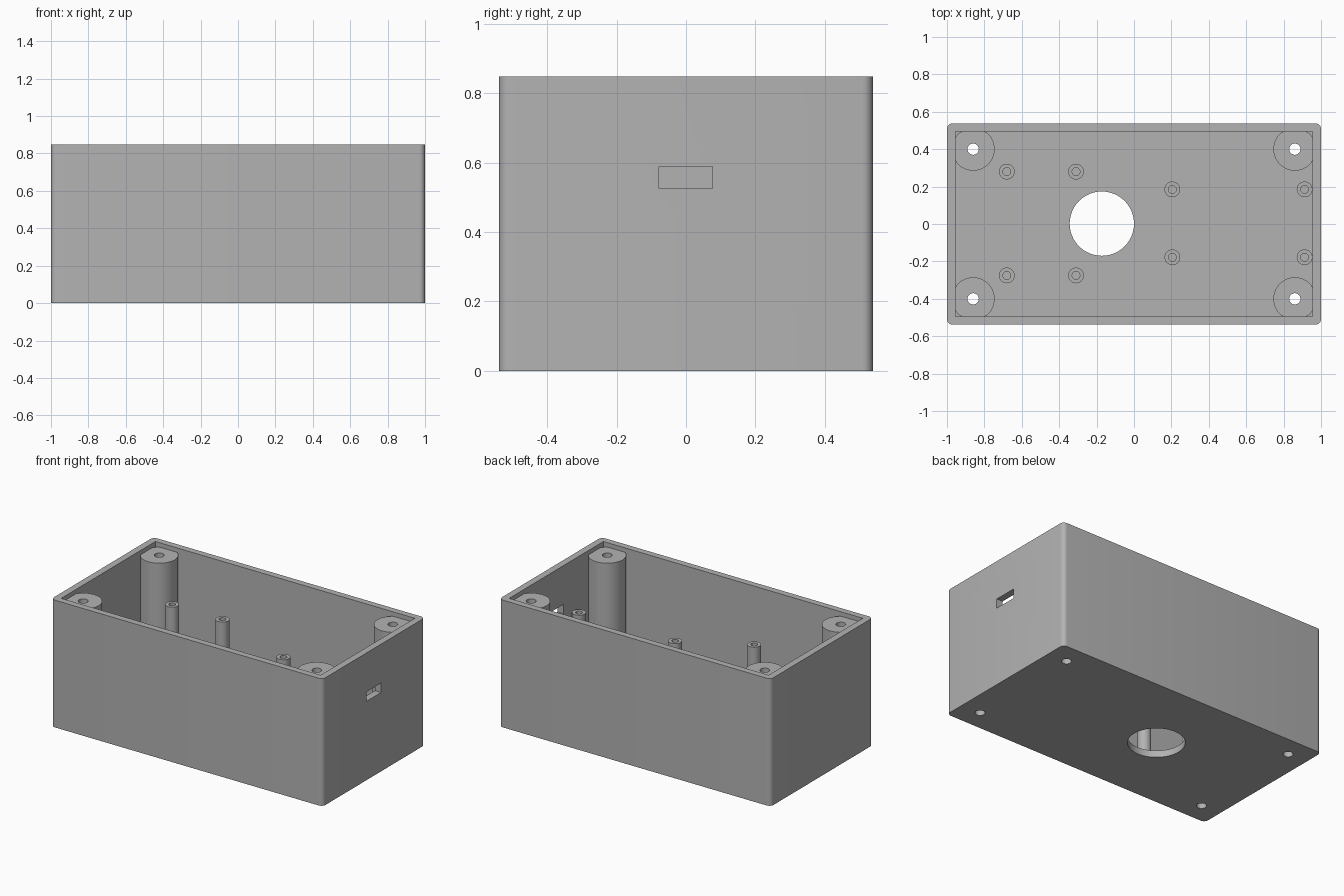
import bpy, bmesh, math

if "Cube" in bpy.data.objects:
    bpy.data.objects.remove(bpy.data.objects["Cube"])

# Main dimensions
HX, HY, H = 1.0, 0.538, 0.847        # outer half sizes and height
IX, IY = 0.955, 0.495                # cavity half sizes
FLOOR = 0.045
POST_X, POST_Y, POST_HOLE = 0.86, 0.40, 0.03

grey = bpy.data.materials.new("grey plastic")
grey.diffuse_color = (0.45, 0.45, 0.45, 1)
grey.use_nodes = True
grey.node_tree.nodes["Principled BSDF"].inputs["Base Color"].default_value = grey.diffuse_color


def finish(name, bm):
    bmesh.ops.recalc_face_normals(bm, faces=bm.faces)
    mesh = bpy.data.meshes.new(name)
    bm.to_mesh(mesh)
    bm.free()
    mesh.materials.append(grey)
    obj = bpy.data.objects.new(name, mesh)
    bpy.context.collection.objects.link(obj)
    return obj


def smooth(obj):
    bpy.ops.object.select_all(action='DESELECT')
    obj.select_set(True)
    bpy.context.view_layer.objects.active = obj
    bpy.ops.object.shade_smooth_by_angle(angle=math.radians(30))


def box(name, lo, hi, corner=0):
    bm = bmesh.new()
    bmesh.ops.create_cube(bm, size=1)
    for v in bm.verts:
        v.co = [(a + b) / 2 + c * (b - a) for a, b, c in zip(lo, hi, v.co)]
    if corner:   # round the upright edges only
        upright = [e for e in bm.edges
                   if abs(e.verts[0].co.z - e.verts[1].co.z) > 0.1]
        bmesh.ops.bevel(bm, geom=upright, offset=corner, segments=6,
                        profile=0.5, affect='EDGES')
    return finish(name, bm)


def drill(name, x, y, r):
    bm = bmesh.new()
    bmesh.ops.create_cone(bm, cap_ends=True, segments=48, radius1=r,
                          radius2=r, depth=0.4)
    bmesh.ops.translate(bm, verts=bm.verts, vec=(x, y, 0))
    return finish(name, bm)


def cut(obj, cutter):
    mod = obj.modifiers.new("cut", 'BOOLEAN')
    mod.operation, mod.solver, mod.object = 'DIFFERENCE', 'EXACT', cutter
    bpy.context.view_layer.objects.active = obj
    bpy.ops.object.modifier_apply(modifier=mod.name)
    bpy.data.objects.remove(cutter)


def tube(name, x, y, r, hole, top, n=48):
    """Hollow upright post, flattened where it meets the cavity walls."""
    bm = bmesh.new()
    rings = []
    for rad, z in ((r, FLOOR), (r, top), (hole, top), (hole, FLOOR)):
        ring = []
        for i in range(n):
            a = 2 * math.pi * i / n
            px, py = x + rad * math.cos(a), y + rad * math.sin(a)
            ring.append(bm.verts.new((max(-IX, min(IX, px)),
                                      max(-IY, min(IY, py)), z)))
        rings.append(ring)
    for k in range(4):
        a, b = rings[k], rings[(k + 1) % 4]
        for i in range(n):
            j = (i + 1) % n
            bm.faces.new((a[i], a[j], b[j], b[i]))
    obj = finish(name, bm)
    smooth(obj)


# Open-topped case with rounded upright corners
case = box("case", (-HX, -HY, 0), (HX, HY, H), corner=0.03)
cut(case, box("cavity", (-IX, -IY, FLOOR), (IX, IY, H + 0.2)))

# Cable slot in the right wall and large round opening in the floor
cut(case, box("slot", (0.9, -0.078, 0.525), (1.1, 0.076, 0.588)))
cut(case, drill("floor_opening", -0.172, 0.002, 0.172))

# Corner screw posts, drilled through the floor
for sx in (-1, 1):
    for sy in (-1, 1):
        x, y = sx * POST_X, sy * POST_Y
        cut(case, drill("screw_hole", x, y, POST_HOLE))
        tube("corner_post", x, y, 0.115, POST_HOLE, 0.818)
smooth(case)

# Board standoffs: tall set on the left, shorter set on the right
for xs, ys, top in (((-0.68, -0.31), (-0.275, 0.28), 0.585),
                    ((0.205, 0.912), (-0.178, 0.185), 0.508)):
    for x in xs:
        for y in ys:
            tube("standoff", x, y, 0.042, 0.021, top, 32)
